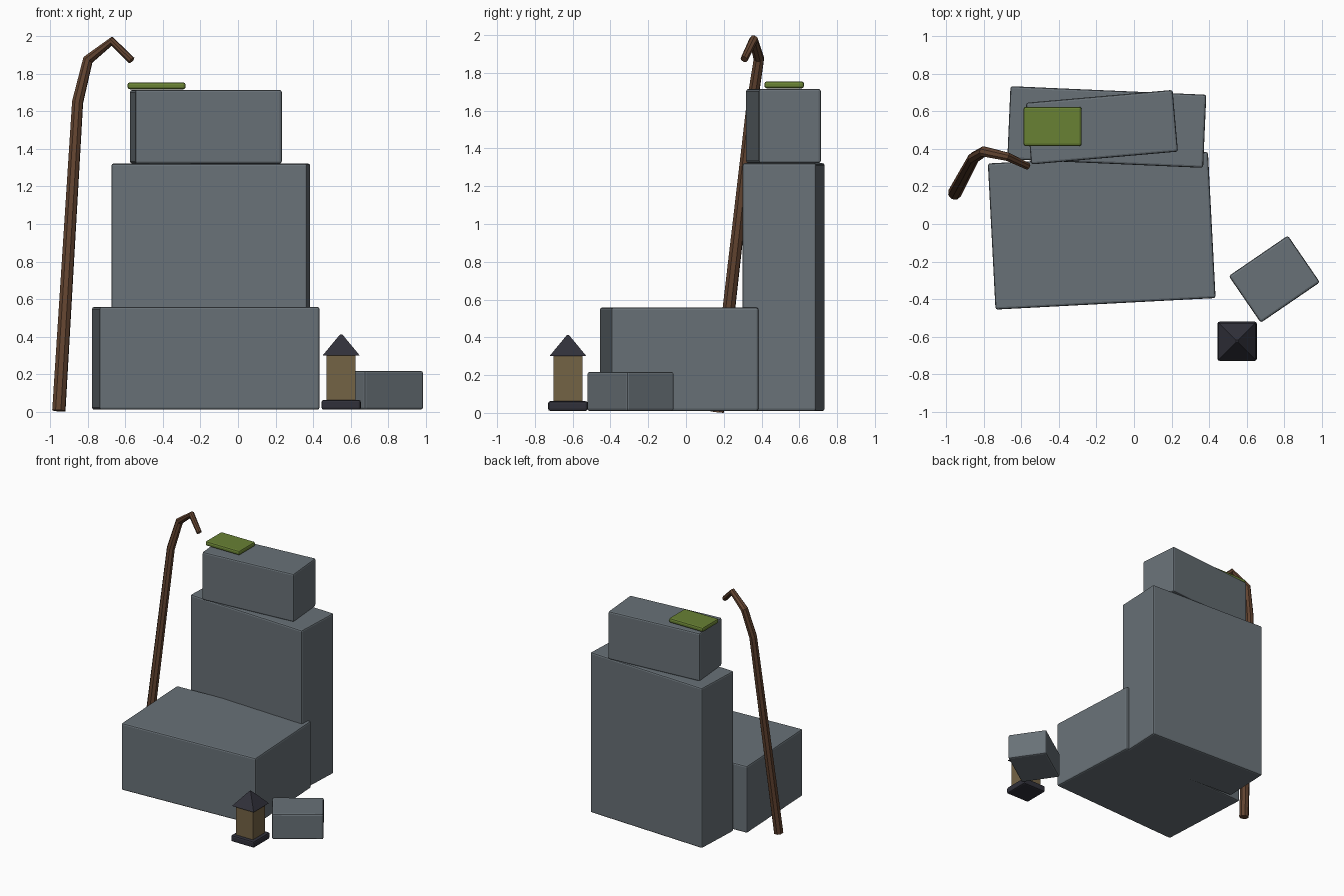
import bpy
import math

if "Cube" in bpy.data.objects:
    bpy.data.objects.remove(bpy.data.objects["Cube"])


def material(name, rgb):
    m = bpy.data.materials.new(name)
    m.diffuse_color = (*rgb, 1)
    m.use_nodes = True
    m.node_tree.nodes["Principled BSDF"].inputs["Base Color"].default_value = m.diffuse_color
    return m


STONE = material("grey stone", (0.140, 0.166, 0.186))
WOOD = material("brown wood", (0.120, 0.056, 0.029))
GREEN = material("moss green", (0.140, 0.220, 0.034))
IRON = material("dark iron", (0.030, 0.030, 0.042))
GLASS = material("amber pane", (0.175, 0.125, 0.060))


def block(name, centre, size, z0, z1, angle, mat, bevel, segments=1):
    """Box between two heights, turned about z, with softened edges."""
    bpy.ops.mesh.primitive_cube_add(
        size=1, location=(centre[0], centre[1], (z0 + z1) / 2),
        rotation=(0, 0, math.radians(angle)))
    ob = bpy.context.object
    ob.name = name
    ob.scale = (size[0], size[1], z1 - z0)
    bpy.ops.object.transform_apply(location=False, rotation=False, scale=True)
    ob.data.materials.append(mat)
    if bevel:
        mod = ob.modifiers.new("bevel", 'BEVEL')
        mod.width = bevel
        mod.segments = segments
    return ob


# Stone seat, each slab turned slightly
block("seat_slab", (-0.172, -0.036), (1.175, 0.78), 0.01, 0.558, 3, STONE, 0.012, 2)
block("back_slab", (-0.145, 0.517), (1.045, 0.39), 0.01, 1.322, -2.5, STONE, 0.012, 2)
block("head_slab", (-0.171, 0.516), (0.785, 0.33), 1.322, 1.715, 5, STONE, 0.012, 2)
block("small_step_stone", (0.748, -0.294), (0.382, 0.302), 0.01, 0.217, 34.4, STONE, 0.012, 2)

# Moss patch on the top slab
block("moss_patch", (-0.434, 0.520), (0.31, 0.21), 1.718, 1.755, 0, GREEN, 0.013, 2)

# Lantern: base, pane body, pyramid roof
LX, LY = 0.55, -0.625
block("lantern_base", (LX, LY), (0.21, 0.21), 0.01, 0.062, 0, IRON, 0.012, 2)
block("lantern_body", (LX, LY), (0.155, 0.155), 0.06, 0.302, 0, GLASS, 0)
bpy.ops.mesh.primitive_cone_add(
    vertices=4, radius1=0.139, radius2=0.008, depth=0.112,
    location=(LX, LY, 0.356), rotation=(0, 0, math.radians(45)))
roof = bpy.context.object
roof.name = "lantern_roof"
roof.data.materials.append(IRON)

# Crooked walking staff: tapered tube along a bent path
path = [(-0.955, 0.165, 0.005, 0.037), (-0.855, 0.352, 1.65, 0.031),
        (-0.800, 0.386, 1.875, 0.029), (-0.672, 0.358, 1.975, 0.024),
        (-0.567, 0.308, 1.872, 0.020)]
curve = bpy.data.curves.new("staff", 'CURVE')
curve.dimensions = '3D'
curve.bevel_depth = 1.0
curve.bevel_resolution = 2
curve.use_fill_caps = True
spline = curve.splines.new('POLY')
spline.points.add(len(path) - 1)
for p, (x, y, z, r) in zip(spline.points, path):
    p.co = (x, y, z, 1)
    p.radius = r
spline.use_smooth = False
staff = bpy.data.objects.new("staff", curve)
bpy.context.collection.objects.link(staff)
curve.materials.append(WOOD)
bpy.ops.object.select_all(action='DESELECT')
staff.select_set(True)
bpy.context.view_layer.objects.active = staff
bpy.ops.object.convert(target='MESH')
